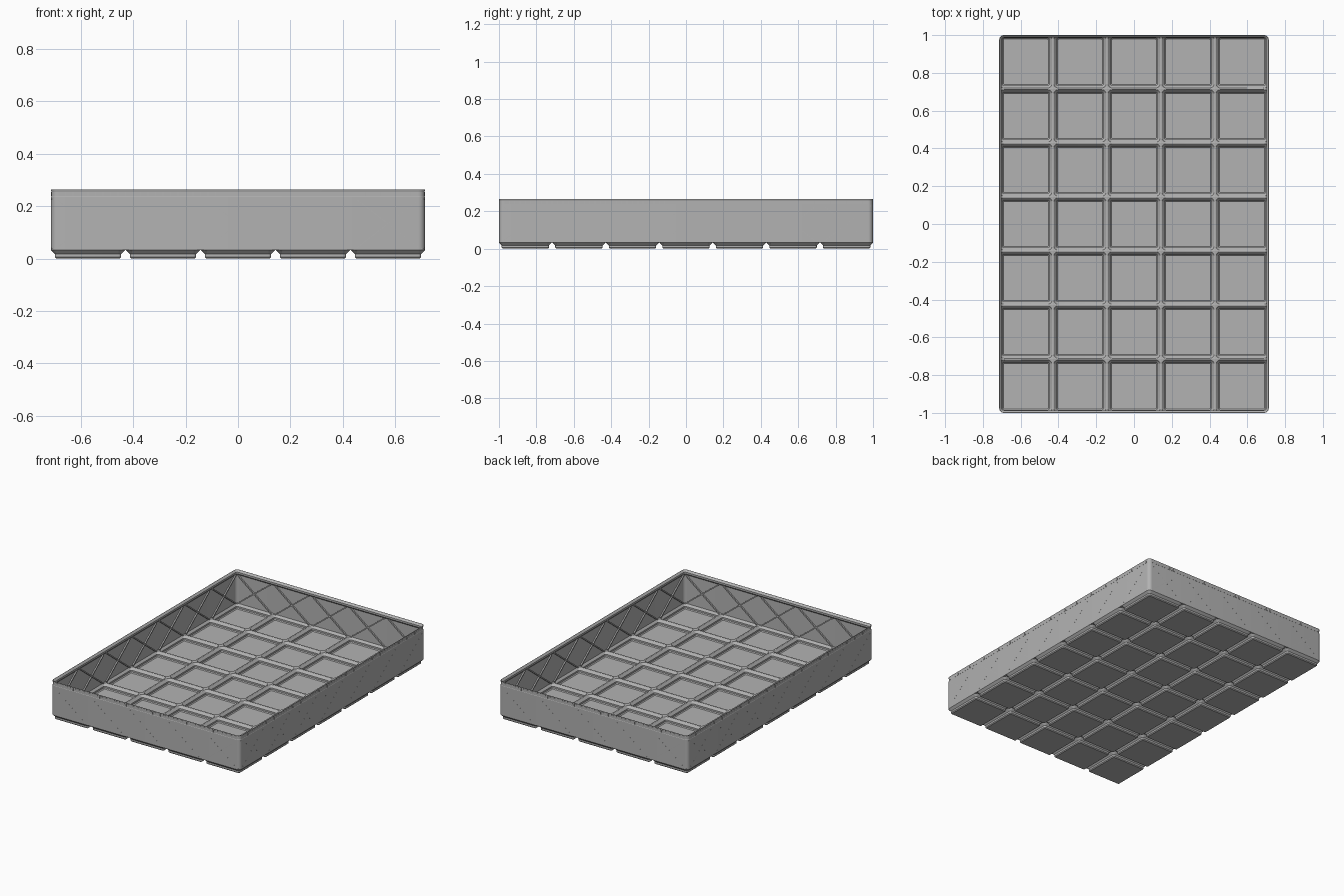
import bpy, bmesh, math
from mathutils import Vector, Matrix

if "Cube" in bpy.data.objects:
    bpy.data.objects.remove(bpy.data.objects["Cube"])

P = 0.2862                      # cell pitch
NX, NY = 5, 7
HX, HY = 0.7138, 1.0            # half sizes of the tray
TOP = 0.2645
SEG = 6

gray = bpy.data.materials.new("gray plastic")
gray.diffuse_color = (0.45, 0.45, 0.45, 1)
gray.use_nodes = True
gray.node_tree.nodes["Principled BSDF"].inputs["Base Color"].default_value = gray.diffuse_color


def finish(bm, name):
    bmesh.ops.remove_doubles(bm, verts=bm.verts, dist=1e-5)
    me = bpy.data.meshes.new(name)
    bm.to_mesh(me)
    bm.free()
    ob = bpy.data.objects.new(name, me)
    bpy.context.collection.objects.link(ob)
    me.materials.append(gray)
    bpy.ops.object.select_all(action='DESELECT')
    ob.select_set(True)
    bpy.context.view_layer.objects.active = ob
    bpy.ops.object.shade_smooth_by_angle(angle=math.radians(25))
    return ob


def rounded(hx, hy, r, z, cx=0, cy=0):
    pts = []
    for k, (sx, sy) in enumerate(((1, 1), (-1, 1), (-1, -1), (1, -1))):
        for i in range(SEG + 1):
            a = math.pi / 2 * (k + i / SEG)
            pts.append(Vector((cx + sx * (hx - r) + r * math.cos(a),
                               cy + sy * (hy - r) + r * math.sin(a), z)))
    return pts


def loft(bm, rings, cap=False, closed=False, flip=False):
    loops = [[bm.verts.new(p) for p in ring] for ring in rings]
    n = len(loops[0])
    faces = []
    pairs = list(zip(loops, loops[1:]))
    if closed:
        pairs.append((loops[-1], loops[0]))
    for a, b in pairs:
        for i in range(n):
            j = (i + 1) % n
            faces.append(bm.faces.new((a[i], a[j], b[j], b[i])))
    if cap:
        faces.append(bm.faces.new(loops[0][::-1]))
    if flip:
        bmesh.ops.reverse_faces(bm, faces=faces)


def cell_border(ring, cx, cy, z):
    # stretch a rounded ring to the cell square, kept inside the tray outline
    corner = abs(cx) > P * 1.9 and abs(cy) > P * 2.9
    out = []
    for p in ring:
        sx, sy = (1 if p.x > cx else -1), (1 if p.y > cy else -1)
        if corner and sx * cx > 0 and sy * cy > 0:
            out.append(Vector((p.x, p.y, z)))
        else:
            x = max(-HX + .001, min(HX - .001, cx + sx * P / 2))
            y = max(-HY + .001, min(HY - .001, cy + sy * P / 2))
            out.append(Vector((x, y, z)))
    return out


# stepped feet below and matching pans above, joined by a thin sheet
FOOT = ((.1213, .0055, 0), (.1267, .0109, .0055), (.1267, .0109, .0177), (.1414, .0256, .0324))
PAN = ((.1195, .0050, .004), (.1250, .0095, .0095), (.1250, .0095, .0205), (.1385, .0230, .0360))
feet, pans = bmesh.new(), bmesh.new()
for ix in range(NX):
    for iy in range(NY):
        cx, cy = (ix - 2) * P, (iy - 3) * P
        for bm, prof, z, flip in ((feet, FOOT, .0335, False), (pans, PAN, .0375, True)):
            rings = [rounded(h, h, r, zz, cx, cy) for h, r, zz in prof]
            rings.append(cell_border(rings[-1], cx, cy, z))
            loft(bm, rings, cap=True, flip=flip)
finish(feet, "feet")
finish(pans, "floor_pans")

# thin wall with a stacking lip: (inset, height) section swept round the outline
WALL = ((0, .0324), (0, .235), (.001, .237), (.001, .257), (0, .259), (0, TOP), (.0012, TOP),
        (.0130, .2520), (.0130, .2400), (.0040, .2300), (.0040, .0324))
bm = bmesh.new()
loft(bm, [rounded(HX - o, HY - o, .0256 - o, z) for o, z in WALL], closed=True)
finish(bm, "wall_and_lip")


def box(bm, m, size):
    bmesh.ops.create_cube(bm, size=1, matrix=m @ Matrix.Diagonal((*size, 1)))


# crossed ribs inside each wall, thin seams outside, and lip studs
ribs, seams, studs = bmesh.new(), bmesh.new(), bmesh.new()
half_w, half_h = .126, .0975
length = 2 * math.hypot(half_w, half_h)
tilt = math.atan2(half_h, half_w)
for side in range(4):
    n, dist = ((NX, HY), (NY, HX))[side % 2]
    turn = Matrix.Rotation(side * math.pi / 2, 4, 'Z')
    for i in range(n):
        u = (i - (n - 1) / 2) * P
        for s in (-1, 1):
            rot = Matrix.Rotation(s * tilt, 4, 'Y')
            box(ribs, turn @ Matrix.Translation((u, -dist + .0075, .133)) @ rot, (length, .010, .008))
            box(seams, turn @ Matrix.Translation((u, -dist + .0010, .133)) @ rot, (length * .93, .0026, .001))
    count = n * 10 - 2
    for i in range(count):
        u = (i - (count - 1) / 2) * P / 10
        box(studs, turn @ Matrix.Translation((u, -dist + .0012, .247)), (.024, .0020, .016))
finish(ribs, "wall_ribs")
finish(seams, "wall_seams")
finish(studs, "lip_studs")
